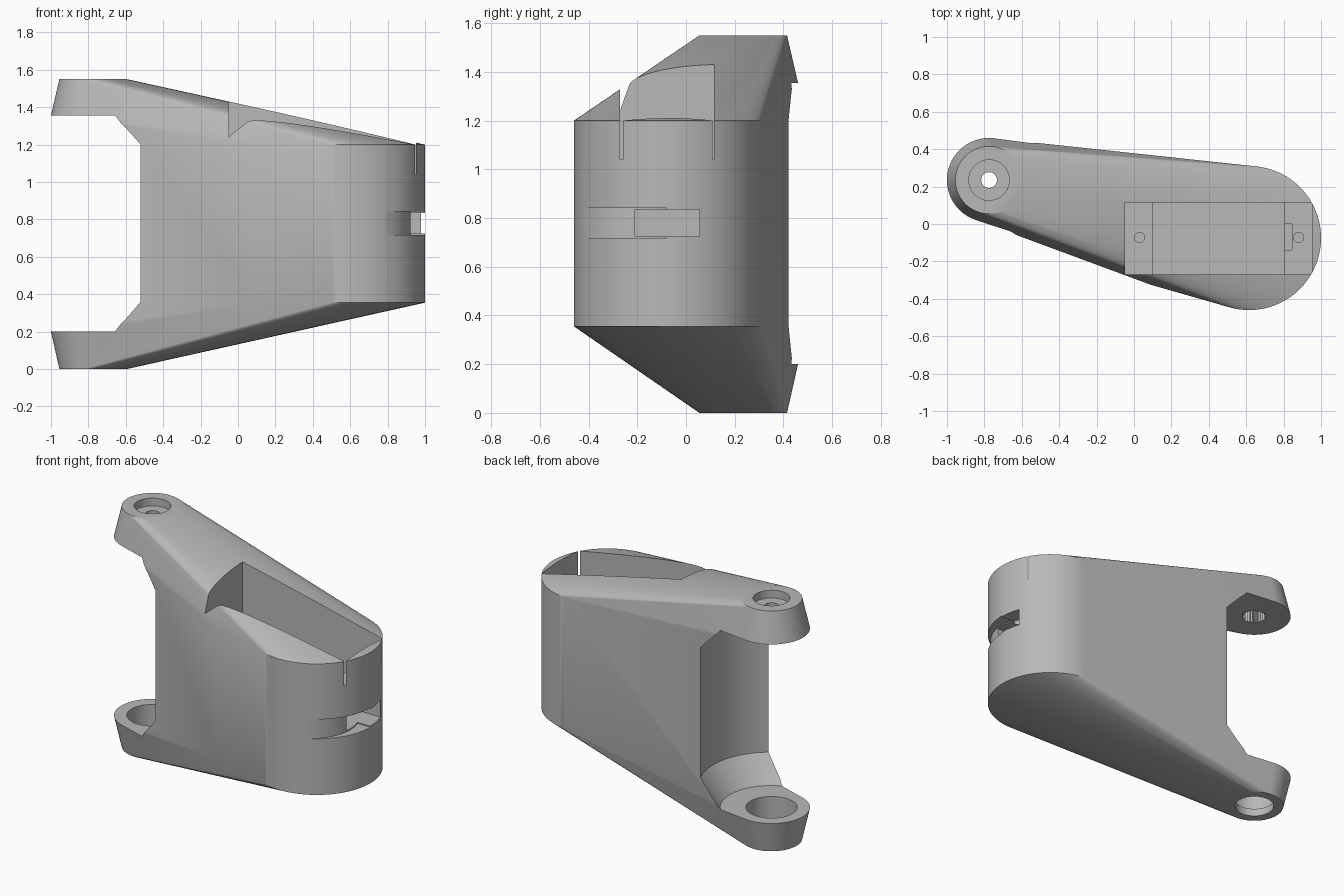
import bpy
import bmesh
from math import cos, sin, pi, radians
from mathutils import Vector

old = bpy.data.objects.get("Cube")
if old:
    bpy.data.objects.remove(old, do_unlink=True)

HINGE = (-0.775, 0.235)
BIG = (0.615, -0.075)

grey = bpy.data.materials.new("plain grey")
grey.use_nodes = True
grey.diffuse_color = (0.48, 0.48, 0.48, 1)
grey.node_tree.nodes["Principled BSDF"].inputs["Base Color"].default_value = (0.48, 0.48, 0.48, 1)


def ring(center, r, z, n=128):
    return [(center[0] + r * cos(2 * pi * i / n), center[1] + r * sin(2 * pi * i / n), z)
            for i in range(n)]


def finish(bm, name):
    bmesh.ops.recalc_face_normals(bm, faces=bm.faces[:])
    mesh = bpy.data.meshes.new(name)
    bm.to_mesh(mesh)
    bm.free()
    ob = bpy.data.objects.new(name, mesh)
    bpy.context.collection.objects.link(ob)
    return ob


def hull(name, points):
    """Convex solid wrapped around the points."""
    bm = bmesh.new()
    for p in points:
        bm.verts.new(p)
    out = bmesh.ops.convex_hull(bm, input=bm.verts[:])
    loose = [v for v in bm.verts if not v.link_faces]
    bmesh.ops.delete(bm, geom=loose, context='VERTS')
    bmesh.ops.dissolve_limit(bm, angle_limit=radians(0.05), verts=bm.verts[:], edges=bm.edges[:])
    return finish(bm, name)


def prism(name, outline, z0, z1):
    """Outline in plan, raised from z0 to z1."""
    bm = bmesh.new()
    face = bm.faces.new([bm.verts.new((x, y, z0)) for x, y in outline])
    up = bmesh.ops.extrude_face_region(bm, geom=[face])
    verts = [v for v in up["geom"] if isinstance(v, bmesh.types.BMVert)]
    bmesh.ops.translate(bm, verts=verts, vec=Vector((0, 0, z1 - z0)))
    return finish(bm, name)


def box(name, x0, x1, y0, y1, z0, z1):
    return prism(name, [(x0, y0), (x1, y0), (x1, y1), (x0, y1)], z0, z1)


def drum(name, center, r, z0, z1, n=64):
    return prism(name, [p[:2] for p in ring(center, r, 0, n)], z0, z1)


# Solid arm: large round end, tapered lugs, and a slight swell on the front side
points = []
for z in (0.355, 1.2):
    points += ring(BIG, 0.385, z)
    points.append((0.09, -0.325, z))
for r, z in ((0.18, 0), (0.225, 0.2), (0.225, 1.355), (0.18, 1.55)):
    points += ring(HINGE, r, z)
arm = hull("hinge_arm", points)

cutters = []

# Round gap with conical ends between the two lugs
gap = []
for r, z in ((0.30, 0.2), (0.42, 0.36), (0.42, 1.2), (0.30, 1.355)):
    gap += ring(HINGE, r, z)
cutters.append(hull("lug_gap", gap))

# Upper lug: screw recess, screw hole and splined socket
cutters.append(drum("screw_recess", HINGE, 0.108, 1.5, 1.7))
cutters.append(drum("screw_hole", HINGE, 0.042, 1.3, 1.6, 32))
teeth = 24
spline = []
for i in range(teeth * 2):
    r = 0.08 if i % 2 else 0.066
    a = pi * i / teeth
    spline.append((HINGE[0] + r * cos(a), HINGE[1] + r * sin(a)))
cutters.append(prism("spline_socket", spline, 1.3, 1.44))

# Lower lug: bearing seat with a narrower lip
cutters.append(drum("bearing_seat", HINGE, 0.15, 0.05, 0.3))
cutters.append(drum("bearing_lip", HINGE, 0.12, -0.1, 0.1))

# Motor bay: shelf level, deeper middle, wire notch and screw holes
cutters.append(box("bay_shelf", -0.047, 0.953, -0.27, 0.115, 1.04, 1.8))
cutters.append(box("bay_middle", 0.1, 0.805, -0.27, 0.115, 0.55, 1.1))
cutters.append(box("wire_notch", 0.79, 0.845, -0.14, 0.0, 0.73, 1.1))
for x in (0.03, 0.88):
    cutters.append(drum("shelf_hole", (x, -0.072), 0.027, 0.79, 1.1, 24))

# Cable groove around the large end, and the window it leads to
groove = []
for i in range(33):
    a = radians(-90 + 109.5 * i / 32)
    groove.append((0.64 + 0.285 * cos(a), -0.175 + 0.285 * sin(a)))
groove += [(1.1, -0.08), (1.1, -0.6), (0.64, -0.6)]
cutters.append(prism("cable_groove", groove, 0.717, 0.842))
cutters.append(box("cable_window", 0.79, 1.1, -0.21, 0.055, 0.725, 0.835))

# Cut everything out of the arm
bpy.ops.object.select_all(action='DESELECT')
bpy.context.view_layer.objects.active = arm
arm.select_set(True)
for cutter in cutters:
    cutter.hide_render = True
    mod = arm.modifiers.new(cutter.name, 'BOOLEAN')
    mod.operation = 'DIFFERENCE'
    mod.solver = 'EXACT'
    mod.object = cutter
    bpy.ops.object.modifier_apply(modifier=mod.name)
    bpy.data.objects.remove(cutter, do_unlink=True)

arm.data.materials.clear()
arm.data.materials.append(grey)
bpy.ops.object.shade_smooth_by_angle(angle=radians(20))
